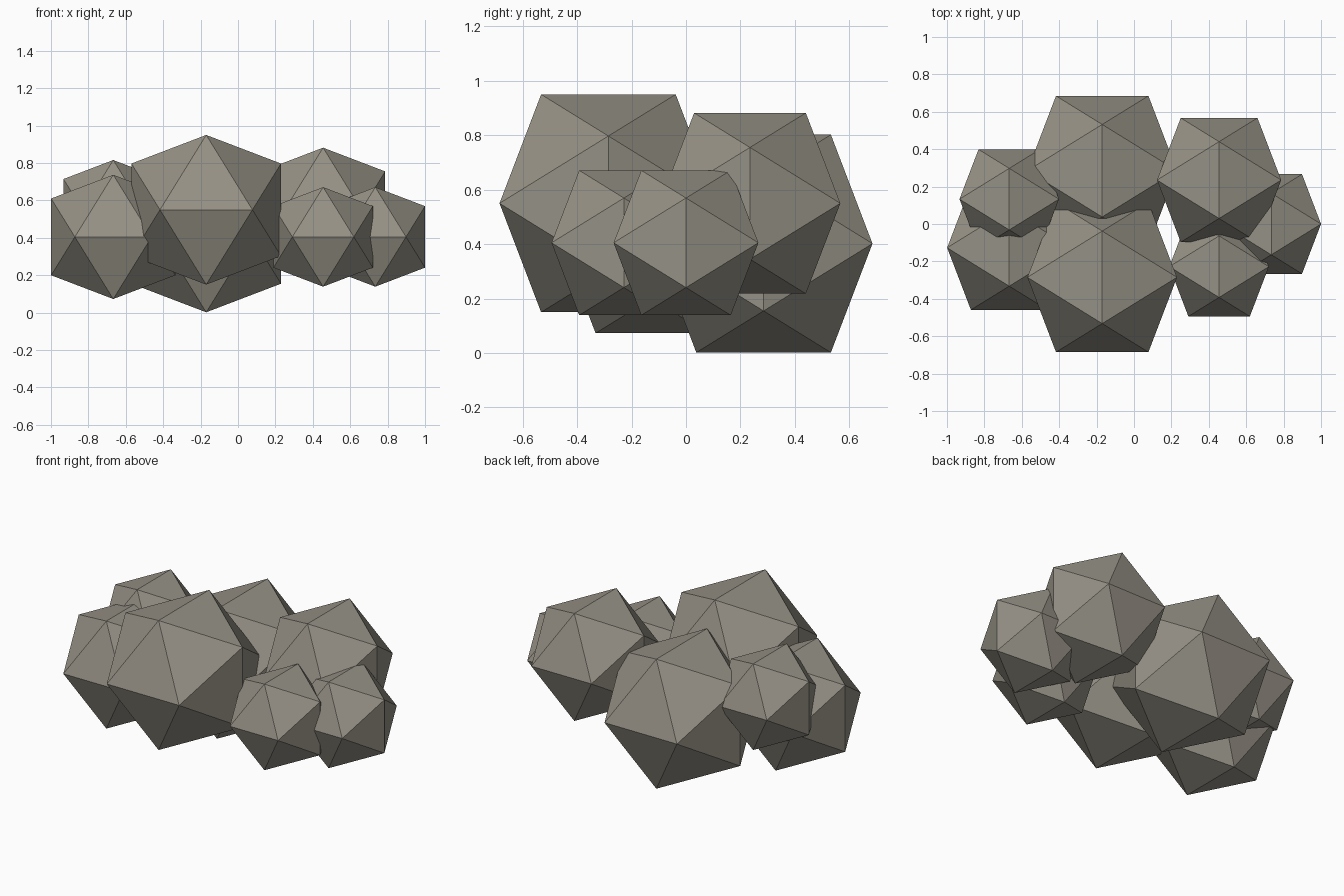
import bpy
import bmesh
from math import sqrt
from mathutils import Vector

cube = bpy.data.objects.get("Cube")
if cube:
    bpy.data.objects.remove(cube, do_unlink=True)

GOLDEN = (1 + sqrt(5)) / 2

# Stone colour
stone = bpy.data.materials.new("warm grey stone")
stone.use_nodes = True
colour = (0.30, 0.28, 0.235, 1)
stone.diffuse_color = colour
bsdf = stone.node_tree.nodes["Principled BSDF"]
bsdf.inputs["Base Color"].default_value = colour
bsdf.inputs["Roughness"].default_value = 0.9


def boulder(name, centre, half):
    """Flat-faced icosahedron with its edges square to the axes."""
    bm = bmesh.new()
    short = half / GOLDEN
    for s in (-short, short):
        for h in (-half, half):
            for corner in ((0, s, h), (s, h, 0), (h, 0, s)):
                bm.verts.new(corner)
    bmesh.ops.convex_hull(bm, input=bm.verts[:])
    bmesh.ops.recalc_face_normals(bm, faces=bm.faces[:])
    mesh = bpy.data.meshes.new(name)
    bm.to_mesh(mesh)
    bm.free()
    mesh.materials.append(stone)
    obj = bpy.data.objects.new(name, mesh)
    obj.location = Vector(centre)
    bpy.context.collection.objects.link(obj)


# Two large boulders in the middle
boulder("large_front_boulder", (-0.17, -0.285, 0.55), 0.4)
boulder("large_back_boulder", (-0.17, 0.285, 0.402), 0.4)

# Medium boulders to either side
boulder("medium_back_boulder", (0.455, 0.235, 0.55), 0.332)
boulder("medium_front_boulder", (-0.667, -0.127, 0.405), 0.332)

# Small boulders around the edge
boulder("small_front_boulder", (0.455, -0.228, 0.405), 0.266)
boulder("small_side_boulder", (0.734, 0, 0.405), 0.266)
boulder("small_back_boulder", (-0.667, 0.133, 0.55), 0.266)
